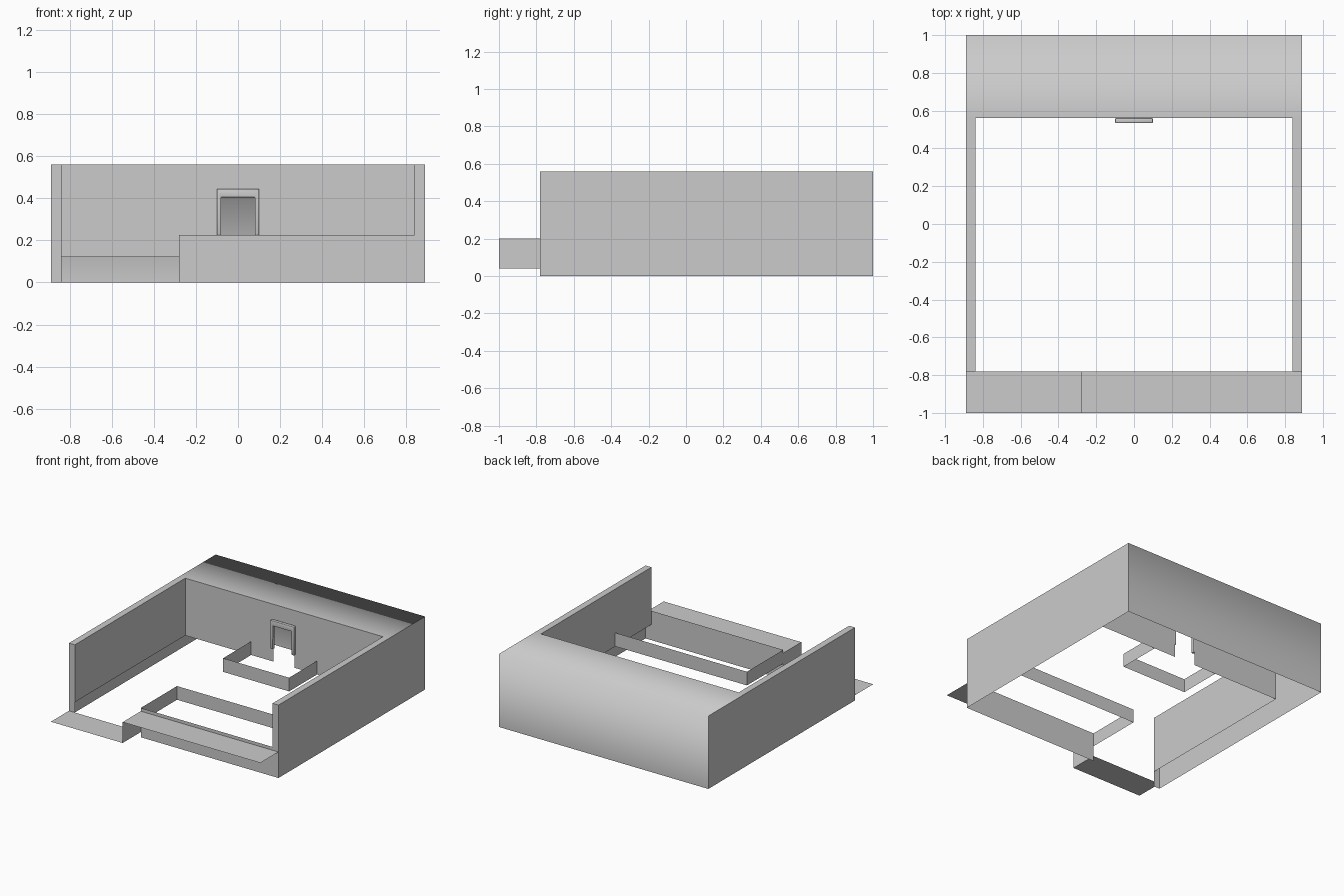
import bpy, bmesh
from mathutils import Vector

if "Cube" in bpy.data.objects:
    bpy.data.objects.remove(bpy.data.objects["Cube"])

grey = bpy.data.materials.new("plain_grey")
grey.diffuse_color = (0.6, 0.6, 0.6, 1)
grey.use_nodes = True
grey.node_tree.nodes["Principled BSDF"].inputs["Base Color"].default_value = grey.diffuse_color

# main sizes: outer/inner half width, front, inner back and outer back, heights
XO, XI = 0.89, 0.84
YF, YI, YB = -0.78, 0.56, 1.0
H, LOW, MID = 0.56, 0.12, 0.225


def ribbon(name, path, offset, smooth=False):
    """Open sheet: a path of points swept along one offset vector."""
    bm = bmesh.new()
    off = Vector(offset)
    a = [bm.verts.new(p) for p in path]
    b = [bm.verts.new(Vector(p) + off) for p in path]
    for i in range(len(path) - 1):
        f = bm.faces.new((a[i], a[i + 1], b[i + 1], b[i]))
        f.smooth = smooth
    return finish(name, bm)


def finish(name, bm):
    me = bpy.data.meshes.new(name)
    bm.to_mesh(me)
    bm.free()
    me.materials.append(grey)
    ob = bpy.data.objects.new(name, me)
    bpy.context.collection.objects.link(ob)
    return ob


def wall(name, path, z0, z1):
    return ribbon(name, [(x, y, z0) for x, y in path], (0, 0, z1 - z0))


# outer shell: back and hood top share one softly shaded edge
ribbon("back_hood", [(-XO, YB, 0), (-XO, YB, H), (-XO, YI, H)], (2 * XO, 0, 0), True)
wall("right_outer_wall", [(XO, YF), (XO, YB)], 0, H)
wall("left_outer_wall", [(-XO, YB), (-XO, YF)], 0, H)

# side wall tops and front end caps
for side, x0, x1, zb in (("left", -XO, -XI, 0), ("right", XI, XO, MID)):
    ribbon(side + "_wall_top", [(x0, YF, H), (x1, YF, H)], (0, YI - YF, 0))
    wall(side + "_wall_end", [(x0, YF), (x1, YF)], zb, H)

# inner walls, stopping short of the ground, with a small fireplace opening
G, GZ = 0.09, 0.425
wall("left_inner_wall", [(-XI, YF), (-XI, YI), (-G, YI)], LOW, H)
wall("right_inner_wall", [(G, YI), (XI, YI), (XI, YF)], LOW, H)
wall("opening_lintel", [(-G, YI), (G, YI)], GZ, H)

# front wall and the raised platform rim behind it
wall("front_wall", [(-0.28, YF), (XO, YF)], 0, MID)
wall("platform_rim", [(XI, -0.34), (-0.28, -0.34), (-0.28, YF)], LOW, MID)

# hearth rim in front of the opening
wall("hearth_rim", [(-0.28, YI), (-0.28, 0.22), (0.28, 0.22), (0.28, YI)], LOW, MID)

# stepped front ledge
ribbon("front_ledge", [(-XO, -1, 0.04), (-0.28, -1, 0.04), (-0.28, -1, 0.2), (XO, -1, 0.2)],
       (0, YF + 1, 0))

# fireplace surround: solid arch-shaped frame with softened edges
bm = bmesh.new()
outline = [(-0.1, MID), (-0.08, MID), (-0.08, 0.405), (0.08, 0.405),
           (0.08, MID), (0.1, MID), (0.1, 0.445), (-0.1, 0.445)]
face = bm.faces.new([bm.verts.new((x, 0.535, z)) for x, z in outline])
ext = bmesh.ops.extrude_face_region(bm, geom=[face])
bmesh.ops.translate(bm, vec=(0, YI - 0.535, 0),
                    verts=[v for v in ext["geom"] if isinstance(v, bmesh.types.BMVert)])
bmesh.ops.recalc_face_normals(bm, faces=bm.faces)
for f in bm.faces:
    f.smooth = True
surround = finish("fireplace_surround", bm)
bev = surround.modifiers.new("soft_edges", "BEVEL")
bev.width = 0.004
bev.segments = 2
